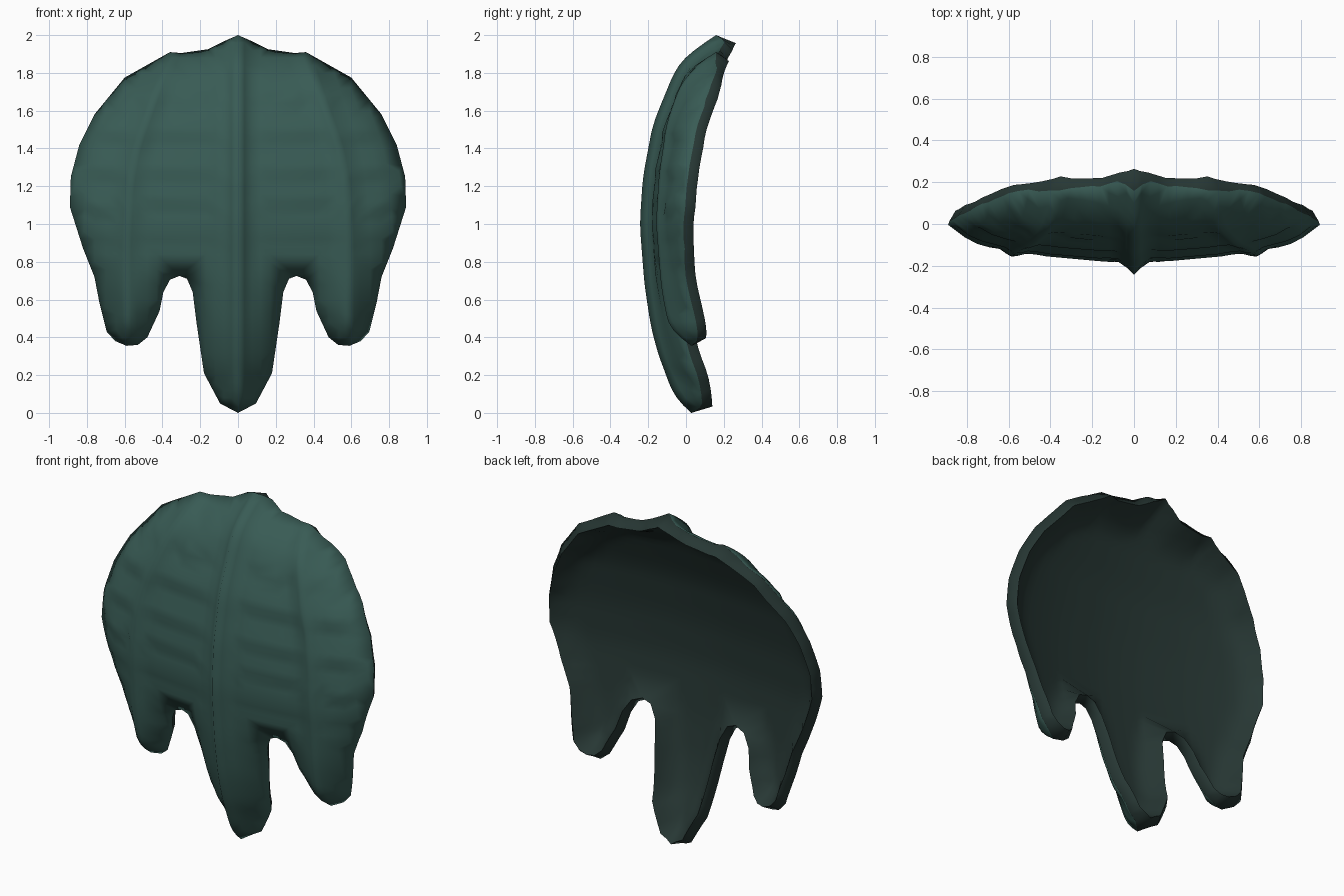
import bpy, math
from mathutils import Vector
from mathutils.geometry import delaunay_2d_cdt, intersect_point_line

if "Cube" in bpy.data.objects:
    bpy.data.objects.remove(bpy.data.objects["Cube"])

# Right half of the front silhouette (x, z), top to bottom
HALF = [(0, 2), (.08, 1.965), (.16, 1.925), (.3, 1.905), (.36, 1.91), (.6, 1.775),
        (.76, 1.58), (.84, 1.42), (.885, 1.25), (.89, 1.09), (.82, .87), (.76, .72),
        (.735, .59), (.695, .43), (.65, .38), (.59, .355), (.53, .36), (.48, .40),
        (.415, .54), (.395, .64), (.36, .705), (.31, .725), (.27, .71), (.24, .64),
        (.22, .48), (.18, .21), (.095, .05), (0, 0)]
# Side profile (z, y) and path of the side ribs (z, x)
PROFILE = [(0, -.01), (.17, -.03), (.27, -.075), (.45, -.125), (.68, -.16), (1, -.185),
           (1.25, -.168), (1.53, -.115), (1.81, 0), (2, .13)]
RIB = [(0, .59), (.4, .59), (.9, .59), (1.2, .575), (1.4, .54), (1.65, .45), (1.9, .365), (2, .33)]


def lerp(table, v):
    for (a, p), (b, q) in zip(table, table[1:]):
        if v <= b:
            return p + (q - p) * (v - a) / (b - a)
    return table[-1][1]


def smooth(table, v):
    return sum(lerp(table, min(2, max(0, v + o))) for o in (-.05, 0, .05)) / 3


loop = HALF + [(-x, z) for x, z in HALF[-2:0:-1]]
outline = []
for a, b in zip(loop, loop[1:] + loop[:1]):
    a, b = Vector(a), Vector(b)
    n = max(1, round((b - a).length / .055))
    outline += [a.lerp(b, i / n) for i in range(n)]
SEGS = [(Vector(a), Vector(b)) for a, b in zip(loop, loop[1:] + loop[:1])]


def inside(x, z):
    hit = False
    for a, b in SEGS:
        if (a.y > z) != (b.y > z) and x < a.x + (z - a.y) * (b.x - a.x) / (b.y - a.y):
            hit = not hit
    return hit


def edge_dist(x, z):
    # Signed: negative outside the silhouette
    p, best = Vector((x, z)), 9
    for a, b in SEGS:
        q, t = intersect_point_line(p, a, b)
        best = min(best, (p - a.lerp(b, min(1, max(0, t)))).length)
    return best if inside(x, z) else -best


def base(x, z, fall=1):
    # Curved shell, rolled back near the rim, mostly at the top and the tips
    rim = max(0, 1 - edge_dist(x, z) / .16) ** 2
    roll = .045 + .055 * min(1, ((z - 1.1) / .6) ** 2)
    return smooth(PROFILE, z) + .13 * (x / .89) ** 2 + fall * roll * rim


def ribs(x, z):
    centre = .06 * max(0, 1 - abs(x) / .075) ** 1.3
    off = (abs(x) - smooth(RIB, z)) / .045
    return centre + .03 * math.exp(-off * off)


def scales(x, z):
    # Overlapping scallop rows between the ribs
    ax, r = abs(x), smooth(RIB, z)
    span = (ax - .06) / (r - .06) if ax < r else (ax - r) / .3
    if ax < .06 or not 0 < span < 1 or z < .85:
        return 0
    arch = math.sin(math.pi * span)
    row = ((z - .85 - .05 * abs(math.sin(2 * math.pi * span))) / .19) % 1
    return .02 * arch * (1 - row) * min(1, (z - .85) / .2) - .008 * arch


# Interior points follow the ribs
points = list(outline)
for i in range(1, 50):
    z = i * .04
    r = smooth(RIB, z)
    cols = [.035, .075, .12, .17] + [r + o for o in (-.16, -.11, -.055, -.025, 0, .025, .055, .11, .17, .23, .29)]
    cols = [c for c in cols[:4] if c < r - .18] + [c for c in cols[4:] if c > .06]
    for x in [0] + cols + [-c for c in cols]:
        if edge_dist(x + 1e-6, z) > .022:
            points.append(Vector((x, z)))
n = len(outline)
edges = [(i, (i + 1) % n) for i in range(n)]
flat, _, tris, *_ = delaunay_2d_cdt(points, edges, [], 1, 1e-5)
tris = [list(t) for t in tris]
for t in tris:
    a, b, c = (flat[i] for i in t)
    if (b - a).cross(c - a) < 0:
        t.reverse()

# Front skin, and a smooth inner skin offset along the shell's normal
front, back = [], []
for x, z in flat:
    e = .012
    y = base(x, z)
    front.append((x, y - ribs(x, z) - scales(x, z), z))
    gx = (base(x + e, z, .5) - base(x - e, z, .5)) / (2 * e)
    gz = (base(x, z + e, .5) - base(x, z - e, .5)) / (2 * e)
    nrm = Vector((-gx, 1, -gz)).normalized()
    lip = max(0, 1 - max(0, edge_dist(x, z)) / .06)
    back.append(Vector((x, y, z)) + nrm * (.045 + .017 * lip))
k = len(front)
directed = {(t[i], t[(i + 1) % 3]) for t in tris for i in range(3)}
rim = [(b, a, a + k, b + k) for a, b in directed if (b, a) not in directed]
faces = tris + [[i + k for i in reversed(t)] for t in tris] + rim

mesh = bpy.data.meshes.new("ribbed_shell_plate")
mesh.from_pydata(front + [tuple(v) for v in back], [], faces)
mesh.update()
plate = bpy.data.objects.new("ribbed_shell_plate", mesh)
bpy.context.collection.objects.link(plate)

# Teal outside, darker inside and rim
for name, col in (("teal", (.04, .105, .09, 1)), ("dark_inside", (.02, .038, .034, 1))):
    mat = bpy.data.materials.new(name)
    mat.diffuse_color = col
    mat.use_nodes = True
    mat.node_tree.nodes["Principled BSDF"].inputs["Base Color"].default_value = mat.diffuse_color
    mesh.materials.append(mat)
for p in mesh.polygons:
    p.material_index = int(p.index >= len(tris))

bpy.context.view_layer.objects.active = plate
plate.select_set(True)
bpy.ops.object.shade_smooth_by_angle(angle=math.radians(100))
